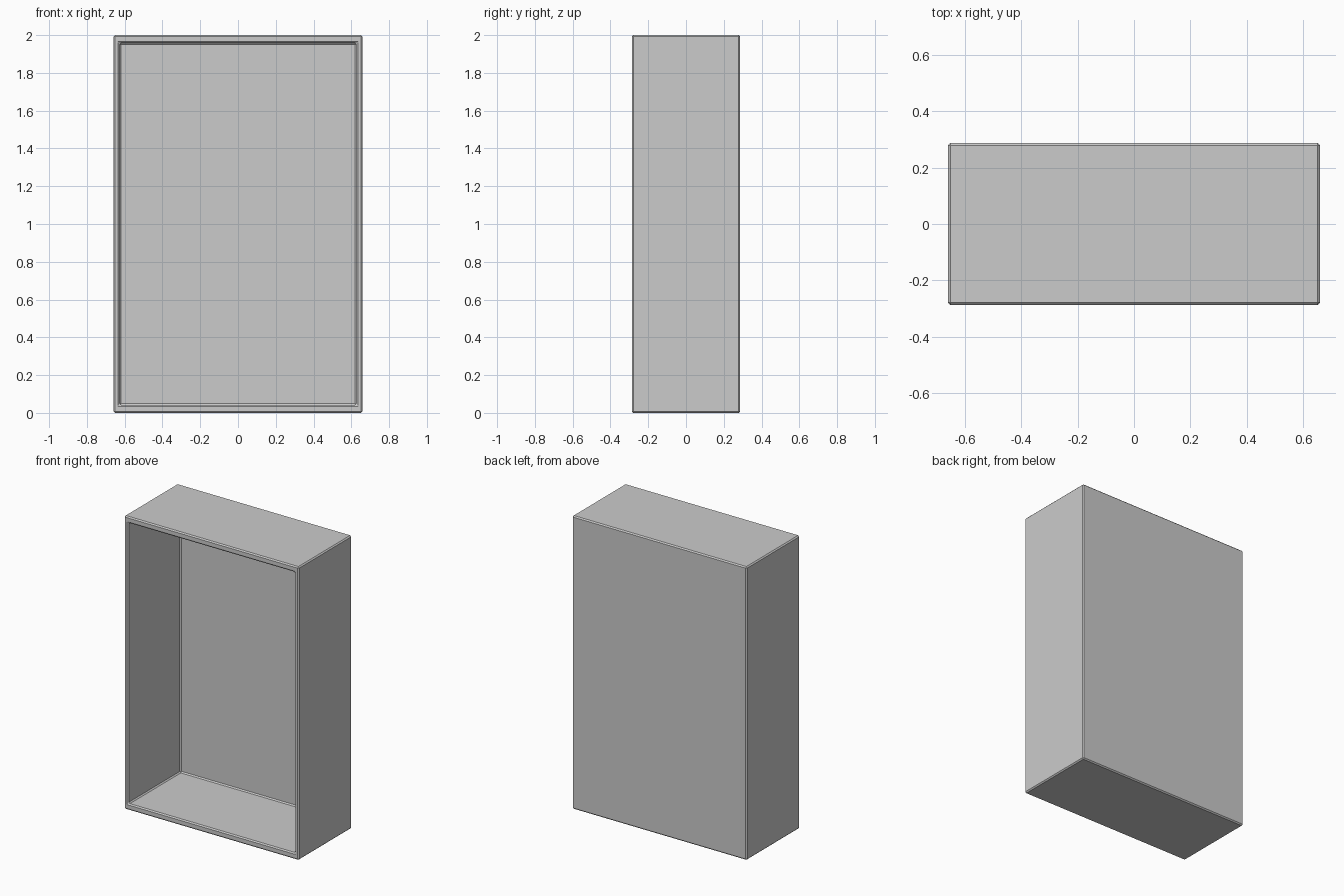
import bpy, bmesh
from mathutils import Matrix, Vector

if "Cube" in bpy.data.objects:
    bpy.data.objects.remove(bpy.data.objects["Cube"])

W, D, H = 1.318, 0.574, 2.0          # outer size
SIDE, CAP, BACK = 0.031, 0.043, 0.01  # panel thicknesses
BEVEL = 0.008

# Solid block standing on the floor
bm = bmesh.new()
mat = Matrix.Translation((0, 0, H / 2)) @ Matrix.Diagonal((W, D, H, 1))
bmesh.ops.create_cube(bm, size=1, matrix=mat)
bm.normal_update()

# Front rim: inset the front face and fit it to the panel thicknesses
front = min(bm.faces, key=lambda f: f.calc_center_median().y)
bmesh.ops.inset_individual(bm, faces=[front], thickness=0.02)
for v in front.verts:
    v.co.x = (W / 2 - SIDE) * (1 if v.co.x > 0 else -1)
    v.co.z = H - CAP if v.co.z > H / 2 else CAP

# Cavity: push the inset face in to the thin back panel
pushed = bmesh.ops.extrude_discrete_faces(bm, faces=[front])["faces"][0]
for v in pushed.verts:
    v.co = Vector((v.co.x, D / 2 - BACK, v.co.z))
bm.normal_update()

# Narrow chamfer along every box edge, leaving the flat rim mitres alone
edges = [e for e in bm.edges if e.calc_face_angle(0) > 0.5]
bmesh.ops.bevel(bm, geom=edges, offset=BEVEL, segments=1, profile=0.5,
                affect="EDGES", clamp_overlap=False)

mesh = bpy.data.meshes.new("cabinet_shell")
bm.to_mesh(mesh)
bm.free()
shell = bpy.data.objects.new("cabinet_shell", mesh)
bpy.context.collection.objects.link(shell)
